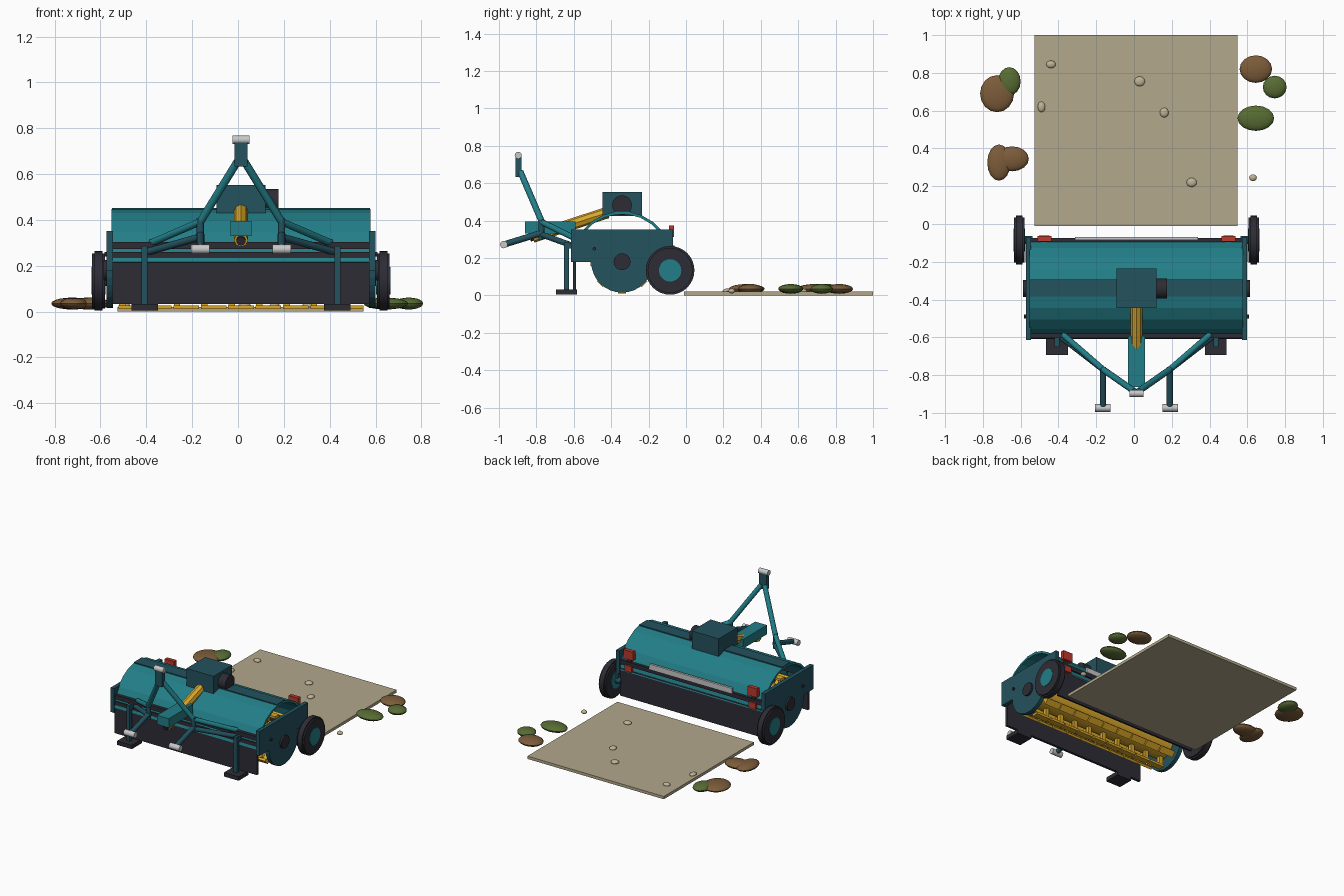
import bpy, bmesh, math
from mathutils import Vector, Matrix

if "Cube" in bpy.data.objects:
    bpy.data.objects.remove(bpy.data.objects["Cube"])

CX = 0.013            # centre line of the machine
AY, AZ = -0.342, 0.18  # rotor axis


def mat(name, r, g, b):
    m = bpy.data.materials.new(name)
    lin = [((c / 255 + 0.055) / 1.055) ** 2.4 for c in (r, g, b)]
    m.diffuse_color = (*lin, 1)
    m.use_nodes = True
    m.node_tree.nodes["Principled BSDF"].inputs["Base Color"].default_value = m.diffuse_color
    return m


TEAL = mat("teal", 34, 126, 136)
DARK = mat("dark teal", 36, 82, 94)
COAL = mat("charcoal", 45, 44, 53)
GOLD = mat("yellow", 218, 167, 42)
STEEL = mat("steel", 200, 200, 200)
RED = mat("red", 188, 56, 44)
SOIL = mat("tan soil", 178, 168, 140)
STONE = mat("stone", 192, 178, 150)
BROWN = mat("brown earth", 124, 92, 58)
GREEN = mat("green", 88, 108, 52)


def finish(name, bm, m, smooth=False):
    bmesh.ops.recalc_face_normals(bm, faces=bm.faces)
    me = bpy.data.meshes.new(name)
    bm.to_mesh(me)
    bm.free()
    me.materials.append(m)
    ob = bpy.data.objects.new(name, me)
    bpy.context.collection.objects.link(ob)
    if smooth:
        bpy.ops.object.select_all(action='DESELECT')
        ob.select_set(True)
        bpy.context.view_layer.objects.active = ob
        bpy.ops.object.shade_smooth_by_angle(angle=math.radians(35))
    return ob


def add_box(bm, lo, hi, xf=Matrix()):
    lo, hi = Vector(lo), Vector(hi)
    mx = xf @ Matrix.Translation((lo + hi) / 2) @ Matrix.Diagonal((*(hi - lo), 1))
    bmesh.ops.create_cube(bm, size=1, matrix=mx)


def box(name, m, lo, hi, bevel=0):
    bm = bmesh.new()
    add_box(bm, lo, hi)
    if bevel:
        bmesh.ops.bevel(bm, geom=bm.edges[:], offset=bevel, segments=1, affect='EDGES')
    return finish(name, bm, m)


def cyl(name, m, a, b, r, n=16, bevel=0, r2=None):
    a, b = Vector(a), Vector(b)
    d = b - a
    bm = bmesh.new()
    mx = Matrix.Translation((a + b) / 2) @ d.to_track_quat('Z', 'Y').to_matrix().to_4x4()
    bmesh.ops.create_cone(bm, cap_ends=True, segments=n, radius1=r, radius2=r2 or r,
                          depth=d.length, matrix=mx)
    if bevel:
        rims = [e for e in bm.edges if any(len(f.verts) > 4 for f in e.link_faces)]
        bmesh.ops.bevel(bm, geom=rims, offset=bevel, segments=2, affect='EDGES')
    return finish(name, bm, m, n > 8)


def extrude_x(name, m, profile, x0, x1):
    bm = bmesh.new()
    f = bm.faces.new([bm.verts.new((x0, y, z)) for y, z in profile])
    new = bmesh.ops.extrude_face_region(bm, geom=[f])["geom"]
    bmesh.ops.translate(bm, vec=(x1 - x0, 0, 0),
                        verts=[v for v in new if isinstance(v, bmesh.types.BMVert)])
    return finish(name, bm, m)


def blob(name, m, c, s):
    bm = bmesh.new()
    bmesh.ops.create_uvsphere(bm, u_segments=16, v_segments=10, radius=1,
                              matrix=Matrix.Translation(c) @ Matrix.Diagonal((*s, 1)))
    finish(name, bm, m, True)


def arc(r, a0, a1, n):
    # angle measured from straight up, positive towards +y
    ts = [math.radians(a0 + (a1 - a0) * i / n) for i in range(n + 1)]
    return [(AY + r * math.sin(t), AZ + r * math.cos(t)) for t in ts]


# tilled ground strip, stones and clods
box("tilled_strip", SOIL, (-0.526, -0.01, 0), (0.547, 1.0, 0.02))
for x, y, a, b in [(0.03, .755, .028, .026), (.16, .59, .023, .026), (.305, .22, .027, .024),
                   (-.44, .845, .025, .02), (-.49, .62, .02, .028), (.63, .245, .02, .018)]:
    blob("stone", STONE, (x, y, 0.024), (a, b, 0.013))
for m, x, y, a, b in [(BROWN, -.725, .69, .09, .098), (GREEN, -.66, .755, .06, .075),
                      (BROWN, -.715, .325, .062, .096), (BROWN, -.645, .345, .088, .066),
                      (BROWN, .645, .82, .086, .073), (GREEN, .745, .725, .063, .06),
                      (GREEN, .645, .56, .097, .067)]:
    blob("clod", m, (x, y, 0.035), (a, b, 0.026))

# curved hood shell with stiffening strip
extrude_x("hood", TEAL, arc(.27, -82.5, 82.5, 11) + arc(.255, 82.5, -82.5, 11),
          CX - .565, CX + .565)
box("hood_top_strip", DARK, (CX - .563, -.385, .438), (CX + .563, -.295, .452))

# front and rear flaps and bars
box("front_flap", COAL, (CX - .56, -.605, .033), (CX + .56, -.587, .26))
box("front_bar", COAL, (CX - .56, -.603, .273), (CX + .56, -.57, .304))
box("rear_flap", COAL, (CX - .56, -.09, .033), (CX + .56, -.076, .23))
box("rear_bar", COAL, (CX - .56, -.1, .258), (CX + .56, -.075, .288))
box("rear_plate", STEEL, (CX - .325, -.085, .286), (CX + .325, -.069, .322))

# rotor: drum with rows of L-shaped blades
cyl("rotor_drum", GOLD, (CX - .55, AY, AZ), (CX + .55, AY, AZ), .095, 12)
bm = bmesh.new()
for row in range(8):
    xf = Matrix.Translation((CX, AY, AZ)) @ Matrix.Rotation(row * math.pi / 4, 4, 'X')
    for i in range(9):
        x = (i - 4) * .1195
        px = x + (.04 if row % 2 else -.04)
        add_box(bm, (px - .014, -.012, -.16), (px + .014, .012, -.08), xf)
        add_box(bm, (x - .056, -.022, -.169), (x + .056, .022, -.153), xf)
finish("rotor_blades", bm, GOLD)

# gearbox and drive line
box("gearbox", DARK, (CX - .106, -.446, .425), (CX + .106, -.235, .553))
cyl("gearbox_cap", COAL, (CX + .1, AY, .482), (CX + .163, AY, .482), .053, 20)
cyl("drive_shaft", GOLD, (CX, -.42, .443), (CX, -.82, .312), .031, 8)
cyl("drive_shaft_tip", COAL, (CX, -.8, .318), (CX, -.835, .307), .02, 12)
box("shaft_guard", TEAL, (CX - .046, -.862, .33), (CX + .046, -.592, .395))

# hitch mast head
box("mast_head", DARK, (CX - .028, -.912, .632), (CX + .028, -.88, .745))
cyl("top_pin", STEEL, (CX - .037, -.897, .749), (CX + .037, -.897, .749), .019, 16)

# parts on both sides
PLATE = [(-.614, .352), (-.07, .352), (-.07, .19)] + arc(.165, 90, 270, 16) + [(-.614, .18)]
for s in (-1, 1):
    side = "right" if s > 0 else "left"

    def P(x, y, z):
        return (CX + s * x, y, z)

    def sbox(name, m, x0, x1, y0, y1, z0, z1, bevel=0):
        xs = sorted((CX + s * x0, CX + s * x1))
        box(f"{side}_{name}", m, (xs[0], y0, z0), (xs[1], y1, z1), bevel)

    def scyl(name, m, a, b, r, n=16, bevel=0):
        cyl(f"{side}_{name}", m, P(*a), P(*b), r, n, bevel)

    # end plate with bearing and bolts
    extrude_x(f"{side}_end_plate", DARK, PLATE, CX + s * .558, CX + s * .586)
    scyl("bearing", COAL, (.55, AY, AZ), (.6, AY, AZ), .045, 20)
    scyl("bolt", COAL, (.57, -.49, .25), (.596, -.49, .25), .01, 8)

    # wheel
    scyl("tyre", COAL, (.594, -.085, .134), (.649, -.085, .134), .13, 32, .01)
    scyl("wheel_hub", TEAL, (.59, -.085, .134), (.652, -.085, .134), .06, 20)
    scyl("wheel_axle", DARK, (.55, -.085, .134), (.6, -.085, .134), .022, 12)
    sbox("wheel_arm", DARK, .572, .588, -.2, -.07, .115, .21)

    # reflectors
    sbox("upper_reflector", RED, .45, .525, -.092, -.064, .312, .374)
    sbox("lower_reflector", RED, .46, .515, -.078, -.062, .225, .268)
    sbox("reflector_bracket", COAL, .475, .5, -.095, -.078, .24, .33)

    # parking stand
    sbox("stand_leg", DARK, .408, .434, -.652, -.626, .03, .285)
    sbox("stand_clamp", DARK, .408, .434, -.64, -.59, .25, .28)
    sbox("stand_foot", COAL, .362, .478, -.694, -.582, .005, .033)

    # hitch tubes
    scyl("mast_tube", TEAL, (.012, -.885, .66), (.177, -.77, .392), .017, 12)
    scyl("hitch_post", DARK, (.177, -.772, .405), (.177, -.772, .3), .016, 12)
    scyl("upper_brace", TEAL, (.177, -.77, .392), (.39, -.585, .3), .016, 12)
    scyl("lower_brace", DARK, (.177, -.77, .325), (.41, -.59, .26), .016, 12)
    scyl("lower_arm", DARK, (.177, -.975, .272), (.177, -.76, .338), .017, 12)
    scyl("lower_pin", STEEL, (.137, -.974, .272), (.219, -.974, .272), .02, 16)
